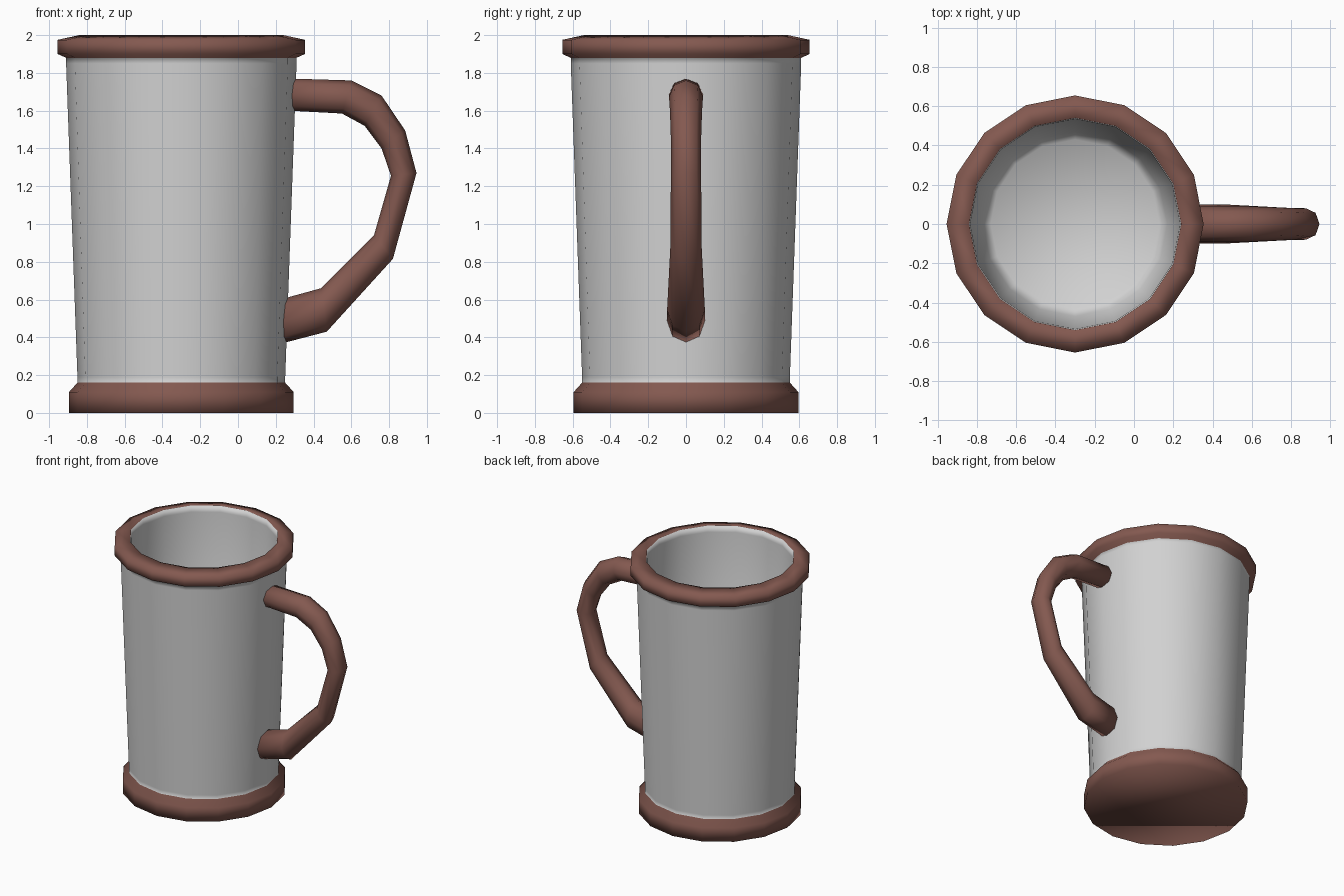
import bpy, bmesh, math
from mathutils import Vector

old = bpy.data.objects.get("Cube")
if old:
    bpy.data.objects.remove(old, do_unlink=True)


def material(name, rgb):
    m = bpy.data.materials.new(name)
    m.use_nodes = True
    m.diffuse_color = (*rgb, 1)
    m.node_tree.nodes["Principled BSDF"].inputs["Base Color"].default_value = (*rgb, 1)
    return m


brown = material("brown_trim", (0.23, 0.10, 0.08))
grey = material("pale_grey", (0.64, 0.64, 0.64))


def skin(name, rings, mats, bands):
    """Bridge successive rings of points, cap both ends, colour each band."""
    bm = bmesh.new()
    loops = [[bm.verts.new(p) for p in ring] for ring in rings]
    for a, b, band in zip(loops, loops[1:], bands):
        for i in range(len(a)):
            j = (i + 1) % len(a)
            bm.faces.new((a[i], a[j], b[j], b[i])).material_index = band
    bm.faces.new(loops[0][::-1]).material_index = bands[0]
    bm.faces.new(loops[-1]).material_index = bands[-1]
    bmesh.ops.recalc_face_normals(bm, faces=bm.faces)
    for f in bm.faces:
        f.smooth = True
    mesh = bpy.data.meshes.new(name)
    bm.to_mesh(mesh)
    bm.free()
    for m in mats:
        mesh.materials.append(m)
    obj = bpy.data.objects.new(name, mesh)
    bpy.context.collection.objects.link(obj)
    return obj


def circle(n):
    return [(math.cos(math.tau * i / n), math.sin(math.tau * i / n)) for i in range(n)]


# Mug: foot, tapered wall, rim, inner wall and floor as (radius, height, band colour)
TRIM, WALL = 0, 1
profile = [
    (0.595, 0, TRIM), (0.595, 0.11, TRIM), (0.55, 0.16, WALL),
    (0.55, 0.19, WALL), (0.61, 1.85, WALL), (0.61, 1.88, TRIM),
    (0.655, 1.90, TRIM), (0.655, 1.975, TRIM), (0.54, 2.0, WALL),
    (0.535, 1.95, WALL), (0.47, 0.2, WALL), (0.43, 0.16, WALL),
]
rings = [[(r * c - 0.3, r * s, z) for c, s in circle(16)] for r, z, _ in profile]
skin("mug_body", rings, [brown, grey], [b for _, _, b in profile][:-1])

# Handle: outer point, inner point (x, z) and sideways radius of each section
sections = [
    ((0.27, 1.77), (0.27, 1.60), 0.09),
    ((0.60, 1.76), (0.55, 1.585), 0.09),
    ((0.76, 1.68), (0.67, 1.52), 0.085),
    ((0.885, 1.495), (0.76, 1.40), 0.08),
    ((0.945, 1.27), (0.81, 1.255), 0.08),
    ((0.82, 0.815), (0.72, 0.94), 0.083),
    ((0.47, 0.43), (0.44, 0.66), 0.1),
    ((0.24, 0.37), (0.24, 0.605), 0.1),
]
rings = []
for (ox, oz), (ix, iz), width in sections:
    centre = Vector((ox + ix, 0, oz + iz)) / 2
    reach = Vector((ox - ix, 0, oz - iz)) / 2
    rings.append([centre + reach * c + Vector((0, width * s, 0)) for c, s in circle(8)])
skin("handle", rings, [brown], [0] * (len(sections) - 1))
